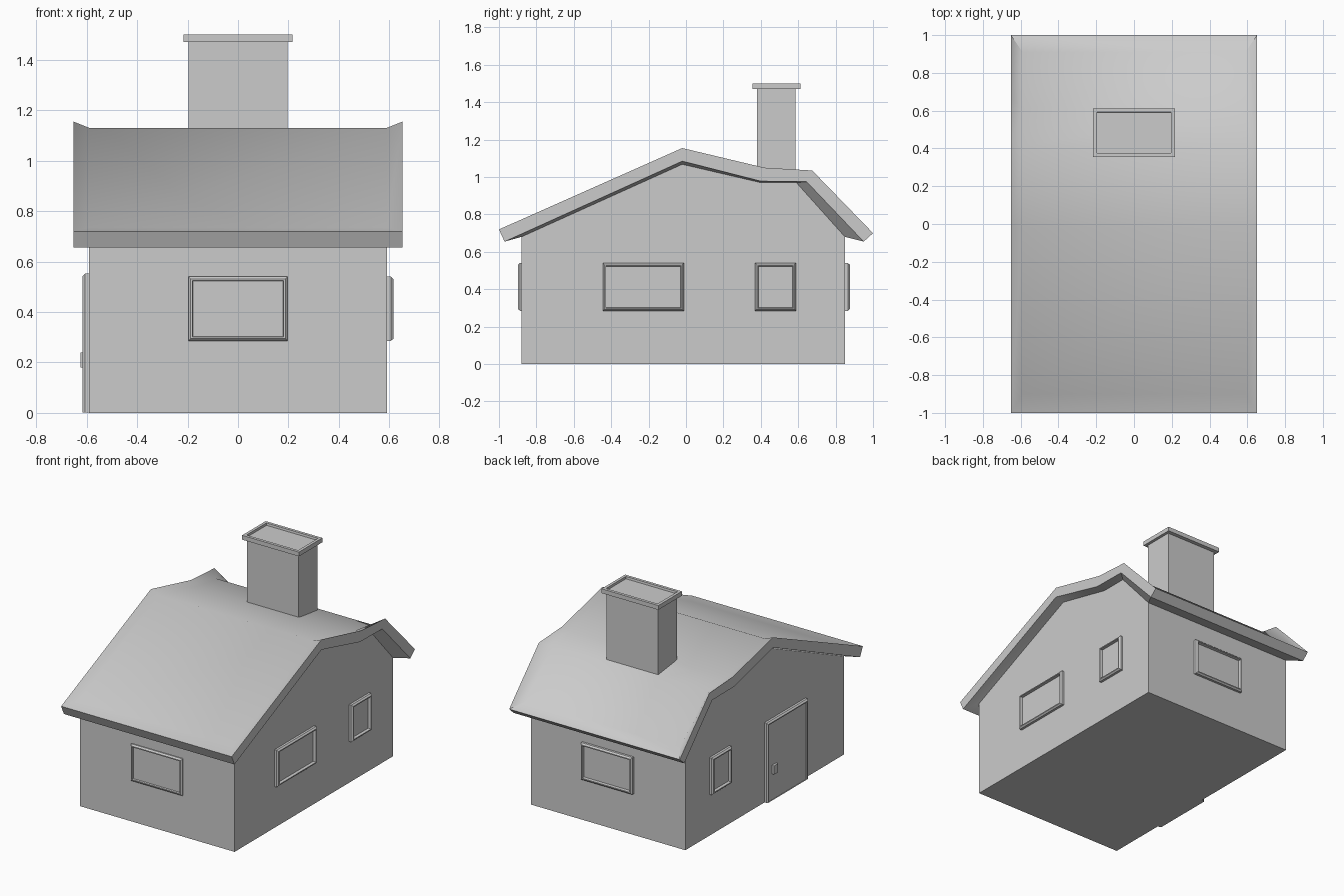
import bpy, bmesh, math

if "Cube" in bpy.data.objects:
    bpy.data.objects.remove(bpy.data.objects["Cube"])


def build(name, verts, faces, smooth=None):
    mesh = bpy.data.meshes.new(name)
    mesh.from_pydata(verts, [], faces)
    bm = bmesh.new()
    bm.from_mesh(mesh)
    bmesh.ops.recalc_face_normals(bm, faces=bm.faces)
    bm.to_mesh(mesh)
    bm.free()
    ob = bpy.data.objects.new(name, mesh)
    bpy.context.collection.objects.link(ob)
    if smooth:
        bpy.ops.object.select_all(action='DESELECT')
        ob.select_set(True)
        bpy.context.view_layer.objects.active = ob
        bpy.ops.object.shade_smooth_by_angle(angle=math.radians(smooth))
    return ob


def loft_rects(name, rects, place, cap_start=False):
    """Join successive rectangles (u0, u1, v0, v1, depth) and close the last one."""
    verts, faces = [], []
    for u0, u1, v0, v1, d in rects:
        verts += [place(u, v, d) for u, v in ((u0, v0), (u1, v0), (u1, v1), (u0, v1))]
    for r in range(len(rects) - 1):
        for i in range(4):
            j = (i + 1) % 4
            faces.append((4 * r + i, 4 * r + j, 4 * r + 4 + j, 4 * r + 4 + i))
    n = len(verts)
    faces.append((n - 4, n - 3, n - 2, n - 1))
    if cap_start:
        faces.append((3, 2, 1, 0))
    return build(name, verts, faces)


W, E = 0.59, 0.652          # wall and roof edge half widths
FRONT, BACK = -0.88, 0.85

# Roof profiles in (y, z): wall line, edge underside, edge top, sunken middle
wall_top = [(FRONT, 0.68), (-0.02, 1.068), (0.40, 0.97), (0.59, 0.97), (BACK, 0.68)]
edge_low = [(-0.97, 0.655), (-0.02, 1.085), (0.40, 0.978), (0.645, 0.975), (0.95, 0.655)]
edge_top = [(-1.0, 0.72), (-0.02, 1.155), (0.42, 1.05), (0.675, 1.035), (1.0, 0.70)]
middle = [(-0.90, 0.735), (-0.02, 1.13), (0.41, 1.028), (0.61, 1.003), (0.91, 0.735)]

# Walls: floor, two gable sides, front and back
outline = [(FRONT, 0)] + wall_top + [(BACK, 0)]
n = len(outline)
verts = [(x, y, z) for x in (-W, W) for y, z in outline]
build("house_walls", verts, [tuple(range(n)), tuple(range(n, 2 * n)), (0, 1, n + 1, n),
                             (n - 2, n - 1, 2 * n - 1, 2 * n - 2), (0, n - 1, 2 * n - 1, n)])

# Roof: strips run around the cross-section, then the eaves are closed at both ends
columns = [(-W, wall_top), (-E, edge_low), (-E, edge_top), (-W, middle),
           (W, middle), (E, edge_top), (E, edge_low), (W, wall_top)]
verts = [(x, y, z) for x, prof in columns for y, z in prof]
faces = []
for c in range(7):
    for r in range(4):
        a = c * 5 + r
        faces.append((a, a + 1, a + 6, a + 5))
for r in (0, 4):
    for c in range(3):
        faces.append((c * 5 + r, (c + 1) * 5 + r, (6 - c) * 5 + r, (7 - c) * 5 + r))
build("roof", verts, faces, smooth=43)

# Chimney stack and its cap with a shallow recess
upright = lambda u, v, d: (u, v, d)
loft_rects("chimney_stack", [(-0.197, 0.197, 0.38, 0.585, 0.98),
                             (-0.197, 0.197, 0.38, 0.585, 1.475)], upright)
loft_rects("chimney_cap", [(-0.217, 0.217, 0.355, 0.612, 1.47),
                           (-0.217, 0.217, 0.355, 0.612, 1.50),
                           (-0.197, 0.197, 0.375, 0.592, 1.50),
                           (-0.195, 0.195, 0.377, 0.590, 1.485)], upright, True)

# Wall directions: map (along, up, outward) to world space
walls = {
    "right": lambda u, v, d: (W + d, u, v),
    "left": lambda u, v, d: (-W - d, u, v),
    "front": lambda u, v, d: (u, FRONT - d, v),
    "back": lambda u, v, d: (u, BACK + d, v),
}


def framed_panel(name, side, u0, u1, v0, v1, panel_depth, out=0.026, floor=False):
    rects = []
    for inset, d in ((0, -0.005), (0, out - 0.01), (0.009, out), (0.016, out), (0.018, panel_depth)):
        low = v0 if floor else v0 + inset
        rects.append((u0 + inset, u1 - inset, low, v1 - inset, d))
    loft_rects(name, rects, walls[side])


# Windows
for name, side, u0, u1 in (("front_window", "front", -0.197, 0.197),
                           ("back_window", "back", -0.197, 0.197),
                           ("right_large_window", "right", -0.445, -0.012),
                           ("right_small_window", "right", 0.37, 0.587),
                           ("left_small_window", "left", 0.37, 0.587)):
    framed_panel(name, side, u0, u1, 0.285, 0.54, 0.006, 0.018 if side == "front" else 0.026)

# Door and handle
framed_panel("door", "left", -0.46, -0.012, 0.002, 0.552, 0.018, floor=True)
loft_rects("door_handle", [(-0.115, -0.07, 0.18, 0.24, 0.01),
                           (-0.115, -0.07, 0.18, 0.24, 0.034)], walls["left"], True)
